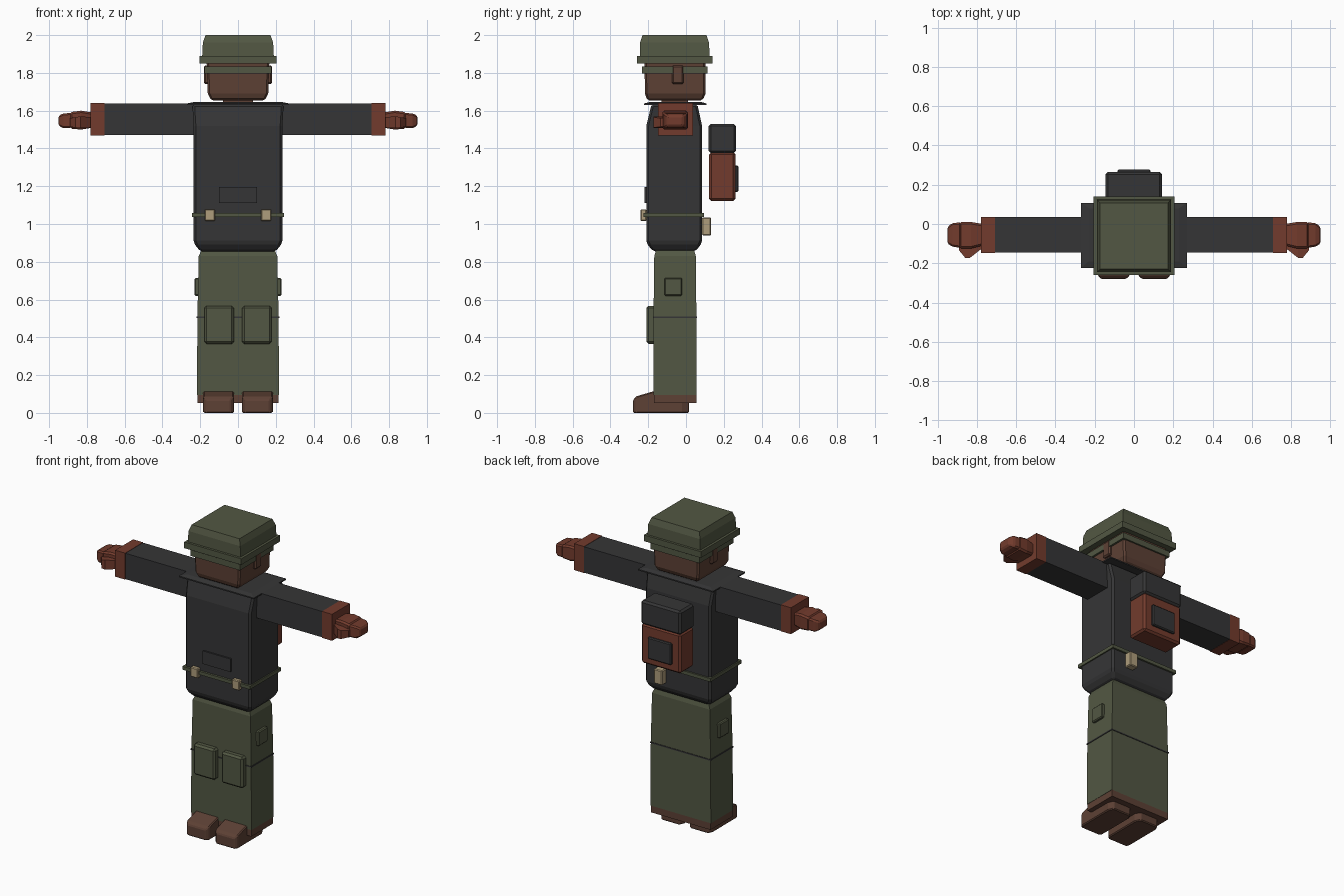
import bpy

cube = bpy.data.objects.get("Cube")
if cube:
    bpy.data.objects.remove(cube, do_unlink=True)


def material(name, rgb):
    mat = bpy.data.materials.new(name)
    mat.use_nodes = True
    colour = (*rgb, 1)
    mat.diffuse_color = colour
    mat.node_tree.nodes["Principled BSDF"].inputs["Base Color"].default_value = colour
    return mat


charcoal = material("charcoal cloth", (.036, .036, .037))
olive = material("olive cloth", (.085, .096, .056))
brown = material("brown skin and leather", (.11, .052, .035))
rust = material("rust leather", (.17, .044, .026))
tan = material("tan canvas", (.43, .34, .2))


def loft(name, mat, rings, axis="z", bevel=0, mirror=False):
    """Skin rectangles (position, low a, high a, low b, high b) along an axis."""
    verts, faces = [], []
    for pos, a, b, c, d in rings:
        for u, v in ((a, c), (b, c), (b, d), (a, d)):
            verts.append({"x": (pos, u, v), "y": (v, pos, u), "z": (u, v, pos)}[axis])
    for i in range(0, len(verts) - 4, 4):
        for j in range(4):
            k = (j + 1) % 4
            faces.append((i + j, i + k, i + k + 4, i + j + 4))
    last = len(verts) - 4
    faces += [(3, 2, 1, 0), tuple(range(last, last + 4))]
    mesh = bpy.data.meshes.new(name)
    mesh.from_pydata(verts, [], faces)
    mesh.materials.append(mat)
    obj = bpy.data.objects.new(name, mesh)
    bpy.context.collection.objects.link(obj)
    if bevel:
        mod = obj.modifiers.new("Bevel", "BEVEL")
        mod.width, mod.segments = bevel, 1
        mod.angle_limit = .6
    if mirror:
        obj.modifiers.new("Mirror", "MIRROR")
    return obj


def box(name, mat, x, y, z, bevel=0, mirror=False):
    return loft(name, mat, [(h, *x, *y) for h in z], "z", bevel, mirror)


def sym(half):
    return (-half, half)


# Helmet, with brim and strap
loft("helmet_dome", olive, [(1.88, *sym(.19), -.245, .125), (1.96, *sym(.186), -.243, .122),
                            (2, *sym(.172), -.23, .108)])
box("helmet_brim", olive, sym(.205), (-.26, .14), (1.85, 1.89))
box("head_strap", olive, sym(.177), (-.234, .114), (1.797, 1.835))

# Head, ears and neck
loft("head", brown, [(1.655, *sym(.143), -.205, .088), (1.69, *sym(.16), -.217, .104),
                     (1.86, *sym(.166), -.22, .104)], bevel=.01)
box("ear", brown, (.15, .18), (-.075, -.012), (1.74, 1.84), .008, True)
box("neck", brown, sym(.08), (-.13, .01), (1.62, 1.67))

# Jacket
loft("torso", charcoal, [(.855, *sym(.2), -.175, .05), (.9, *sym(.235), -.21, .085),
                         (1.52, *sym(.235), -.21, .085), (1.635, *sym(.242), -.182, .06)], bevel=.012)
loft("collar", charcoal, [(1.63, *sym(.27), -.223, .108), (1.638, *sym(.27), -.223, .108),
                          (1.646, *sym(.23), -.19, .08)])
box("chest_pocket", charcoal, sym(.1), (-.22, -.2), (1.11, 1.195))

# Belt and pouches
box("belt", olive, sym(.243), (-.224, .096), (1.036, 1.058))
box("front_pouch", tan, (.122, .176), (-.24, -.21), (1.015, 1.078), .005, True)
box("back_pouch", tan, (.08, .14), (.085, .133), (.94, 1.035), .005)

# Arms, cuffs and hands
loft("arm", charcoal, [(.2, -.145, .035, 1.47, 1.638), (.708, -.145, .035, 1.47, 1.638)],
     "x", mirror=True)
loft("cuff", rust, [(.708, -.148, .036, 1.468, 1.64), (.78, -.148, .036, 1.468, 1.64)],
     "x", mirror=True)
loft("palm", rust, [(.77, -.11, .0, 1.51, 1.59), (.83, -.125, .01, 1.5, 1.6),
                    (.89, -.125, .01, 1.505, 1.592)], "x", .01, True)
loft("fingers", rust, [(.88, -.122, .008, 1.508, 1.588), (.925, -.115, .005, 1.507, 1.585),
                       (.95, -.1, -.015, 1.52, 1.573)], "x", .008, True)
thumb = loft("thumb", rust, [(.775, -.125, -.08, 1.51, 1.565), (.835, -.172, -.11, 1.508, 1.57),
                             (.86, -.172, -.11, 1.51, 1.565), (.89, -.135, -.11, 1.515, 1.56)],
             "x", mirror=True)

# Backpack
box("backpack_body", rust, (-.143, .14), (.122, .262), (1.122, 1.38), .012)
box("backpack_lid", charcoal, (-.145, .142), (.12, .265), (1.375, 1.53), .012)
box("backpack_pocket", charcoal, sym(.085), (.25, .277), (1.17, 1.31), .006)

# Trousers, seam, knee pads and thigh pockets
loft("trousers", olive, [(.095, *sym(.217), -.172, .055), (.505, *sym(.215), -.172, .055),
                         (.83, *sym(.208), -.168, .052), (.87, *sym(.19), -.155, .04)])
box("leg_seam", charcoal, sym(.219), (-.175, .058), (.502, .51))
box("knee_pad", olive, (.022, .178), (-.21, -.16), (.365, .567), .012, True)
box("thigh_pocket", olive, (.2, .23), (-.115, -.02), (.62, .715), .006, True)

# Boots
box("boot_cuff", brown, sym(.215), (-.17, .055), (.052, .097))
loft("boot", brown, [(-.28, 0, .07, .04, .168), (-.262, 0, .088, .022, .184),
                     (-.17, 0, .115, .022, .184), (-.14, 0, .115, .022, .184),
                     (-.02, 0, .07, .022, .184), (.015, 0, .06, .04, .168)], "y", .006, True)
